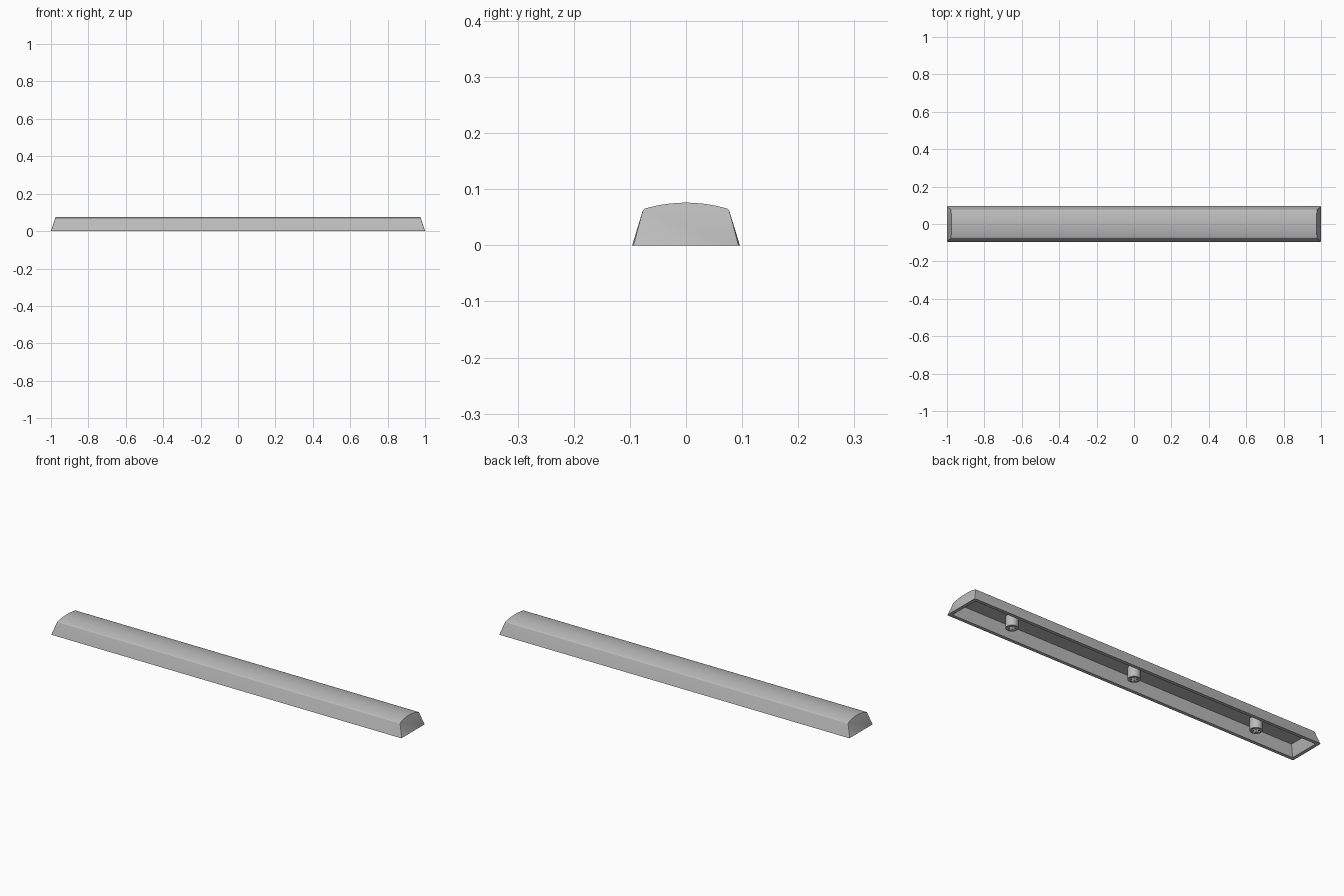
import bpy, bmesh, math

if "Cube" in bpy.data.objects:
    bpy.data.objects.remove(bpy.data.objects["Cube"])

grey = bpy.data.materials.new("mid grey")
grey.diffuse_color = (0.5, 0.5, 0.5, 1)
grey.use_nodes = True
grey.node_tree.nodes["Principled BSDF"].inputs["Base Color"].default_value = grey.diffuse_color


def smooth(ob):
    bpy.ops.object.select_all(action='DESELECT')
    ob.select_set(True)
    bpy.context.view_layer.objects.active = ob
    bpy.ops.object.shade_smooth_by_angle(angle=math.radians(30))


# cross-section: sloped sides, rounded shoulders, shallow crowned top
half = [(0.096, 0.0), (0.0775, 0.0605), (0.0763, 0.0632), (0.0742, 0.0651), (0.071, 0.0662)]
crown = [(0.071 * (1 - i / 8), 0.0662 + 0.0098 * (1 - (1 - i / 8) ** 2)) for i in range(1, 9)]
right = half + crown
profile = right + [(-y, z) for y, z in reversed(right[:-1])]


def end_x(z):
    return 1.0 - 0.33 * z


# hollow cap: loft between the two slanted ends
bm = bmesh.new()
ends = [[bm.verts.new((s * end_x(z), y, z)) for y, z in profile] for s in (-1, 1)]
n = len(profile)
for i in range(n):
    j = (i + 1) % n
    bm.faces.new((ends[0][i], ends[0][j], ends[1][j], ends[1][i]))
for ring in ends:
    bm.faces.new(ring)
bmesh.ops.recalc_face_normals(bm, faces=bm.faces[:])

# soften the four upright corners
corners = [e for e in bm.edges if min(v.co.z for v in e.verts) < 0.001
           and max(v.co.z for v in e.verts) > 0.05]
bmesh.ops.bevel(bm, geom=corners, offset=0.005, segments=3, affect='EDGES', profile=0.5)

# cavity: inset the underside and push it upward with tapering walls
bm.normal_update()
floor = min(bm.faces, key=lambda f: f.calc_center_median().z)
bmesh.ops.inset_region(bm, faces=[floor], thickness=0.017, use_even_offset=True)
moved = bmesh.ops.extrude_face_region(bm, geom=[floor])
if floor.is_valid:
    bmesh.ops.delete(bm, geom=[floor], context='FACES_ONLY')
for v in [g for g in moved['geom'] if isinstance(g, bmesh.types.BMVert)]:
    v.co.x -= math.copysign(0.018, v.co.x)
    v.co.y -= math.copysign(0.014, v.co.y)
    v.co.z = 0.056
bmesh.ops.recalc_face_normals(bm, faces=bm.faces[:])
mesh = bpy.data.meshes.new("cap")
bm.to_mesh(mesh)
bm.free()
cap = bpy.data.objects.new("cap", mesh)
bpy.context.collection.objects.link(cap)
mesh.materials.append(grey)
smooth(cap)

# mounting stems: round posts with a cross-shaped socket
circle = [(0.029 * math.cos(math.tau * i / 32), 0.029 * math.sin(math.tau * i / 32)) for i in range(32)]
a, b = 0.021, 0.0065
quarter = [(a, -b), (a, b), (b, b)]
cross = []
for k in range(4):
    c, s = round(math.cos(k * math.pi / 2)), round(math.sin(k * math.pi / 2))
    cross += [(x * c - y * s, x * s + y * c) for x, y in quarter]

for name, x in (("left_stem", -0.705), ("middle_stem", 0.0), ("right_stem", 0.705)):
    curve = bpy.data.curves.new(name, 'CURVE')
    curve.dimensions = '2D'
    curve.fill_mode = 'BOTH'
    curve.extrude = 0.0285
    for outline in (circle, cross):
        spline = curve.splines.new('POLY')
        spline.points.add(len(outline) - 1)
        for p, (px, py) in zip(spline.points, outline):
            p.co = (px, py, 0, 1)
        spline.use_cyclic_u = True
    curve.materials.append(grey)
    stem = bpy.data.objects.new(name, curve)
    stem.location = (x, 0, 0.0285)
    bpy.context.collection.objects.link(stem)
    bpy.ops.object.select_all(action='DESELECT')
    stem.select_set(True)
    bpy.context.view_layer.objects.active = stem
    bpy.ops.object.convert(target='MESH')
    smooth(bpy.context.object)
